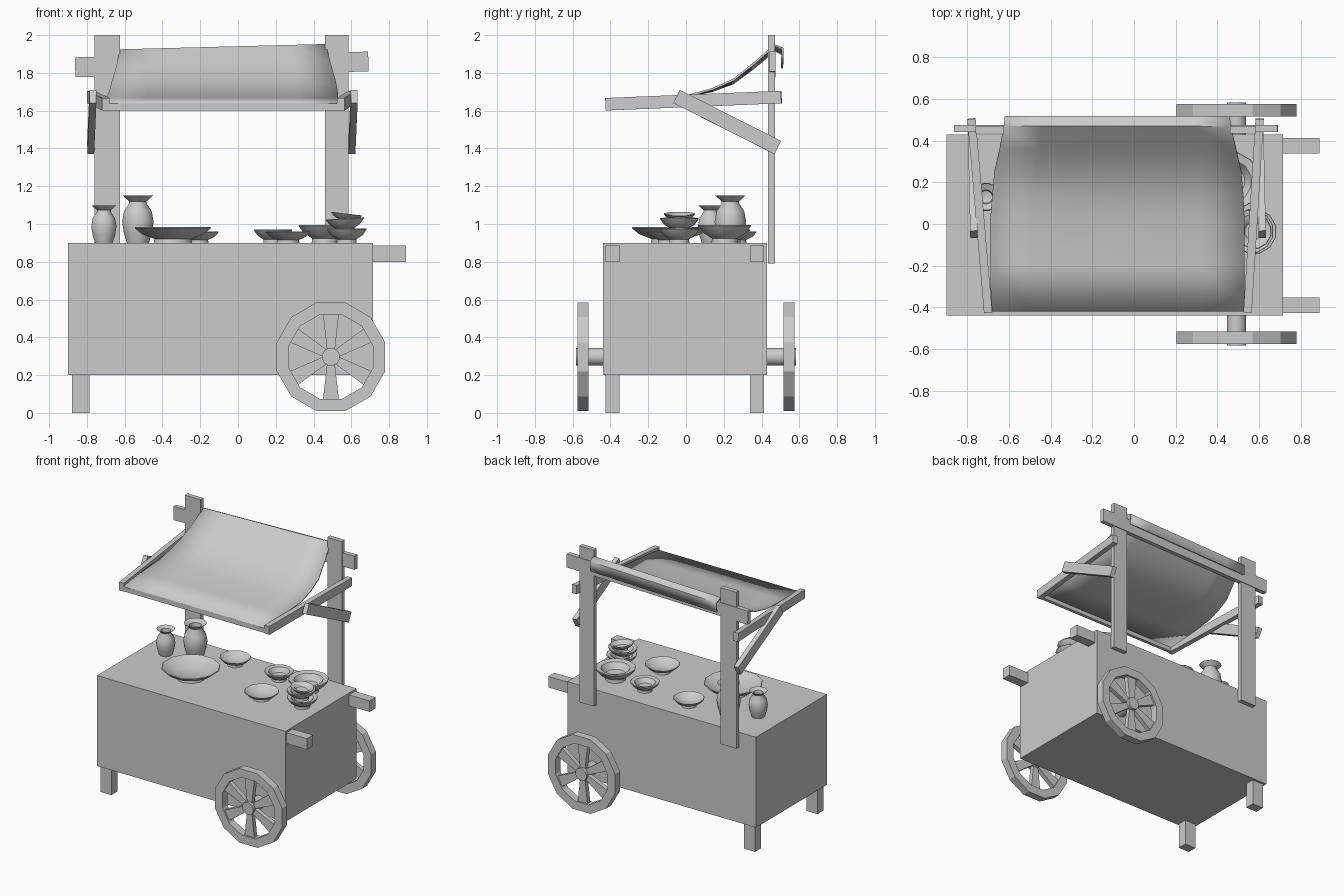
import bpy, bmesh, math
from mathutils import Vector, Matrix

cube = bpy.data.objects.get("Cube")
if cube:
    bpy.data.objects.remove(cube, do_unlink=True)

grey = bpy.data.materials.new("plain_grey")
grey.use_nodes = True
grey.diffuse_color = (0.6, 0.6, 0.6, 1)
grey.node_tree.nodes["Principled BSDF"].inputs["Base Color"].default_value = (0.6, 0.6, 0.6, 1)


def finish(name, bm, smooth=False):
    bmesh.ops.recalc_face_normals(bm, faces=bm.faces)
    mesh = bpy.data.meshes.new(name)
    bm.to_mesh(mesh)
    bm.free()
    mesh.materials.append(grey)
    ob = bpy.data.objects.new(name, mesh)
    bpy.context.collection.objects.link(ob)
    if smooth:
        bpy.ops.object.select_all(action='DESELECT')
        ob.select_set(True)
        bpy.context.view_layer.objects.active = ob
        bpy.ops.object.shade_smooth_by_angle(angle=math.radians(40))
    return ob


def box(name, x0, x1, y0, y1, z0, z1):
    bm = bmesh.new()
    mid = Vector((x0 + x1, y0 + y1, z0 + z1)) / 2
    size = Matrix.Diagonal((x1 - x0, y1 - y0, z1 - z0, 1))
    bmesh.ops.create_cube(bm, size=1, matrix=Matrix.Translation(mid) @ size)
    return finish(name, bm)


def beam(name, p, q, width, height):
    """Straight plank from p to q."""
    p, q = Vector(p), Vector(q)
    along = (q - p).normalized()
    side = along.cross(Vector((0, 0, 1))).normalized()
    up = side.cross(along)
    rot = Matrix((side, along, up)).transposed().to_4x4()
    size = Matrix.Diagonal((width, (q - p).length, height, 1))
    bm = bmesh.new()
    bmesh.ops.create_cube(bm, size=1, matrix=Matrix.Translation((p + q) / 2) @ rot @ size)
    return finish(name, bm)


def lathe(bm, profile, sides, closed=False):
    """Revolve (radius, height) points around z, with a flat side facing each axis."""
    rings = []
    for r, z in profile:
        if r == 0:
            rings.append([bm.verts.new((0, 0, z))] * sides)
            continue
        angles = [2 * math.pi * (i + 0.5) / sides for i in range(sides)]
        rings.append([bm.verts.new((r * math.cos(a), r * math.sin(a), z)) for a in angles])
    pairs = list(zip(rings, rings[1:]))
    if closed:
        pairs.append((rings[-1], rings[0]))
    for a, b in pairs:
        for i in range(sides):
            j = (i + 1) % sides
            bm.faces.new(list(dict.fromkeys((a[i], a[j], b[j], b[i]))))


# Cart body, legs and handles
box("cart_body", -0.9, 0.715, -0.44, 0.43, 0.2, 0.9)
for label, y in (("front", -0.39), ("back", 0.375)):
    box(label + "_leg", -0.88, -0.785, y - 0.037, y + 0.037, 0, 0.2)
    box(label + "_handle", 0.715, 0.89, y - 0.037, y + 0.037, 0.8, 0.885)

# Wheels with six tapered spokes, on one axle
upright = Matrix.Rotation(math.pi / 2, 4, 'X')
for label, y in (("front", -0.545), ("back", 0.545)):
    bm = bmesh.new()
    lathe(bm, [(0.297, -0.03), (0.297, 0.03), (0.23, 0.03), (0.23, -0.03)], 12, True)
    for k in range(6):
        spoke = bmesh.ops.create_cube(bm, size=1)["verts"]
        for v in spoke:
            outer = v.co.y > 0
            v.co = Vector((v.co.x * (0.085 if outer else 0.04), 0.232 if outer else 0.03, v.co.z * 0.035))
        bmesh.ops.rotate(bm, verts=spoke, matrix=Matrix.Rotation(k * math.pi / 3, 3, 'Z'))
    bm.transform(Matrix.Translation((0.492, y, 0.297)) @ upright)
    finish(label + "_wheel", bm)
bm = bmesh.new()
lathe(bm, [(0, -0.583), (0.048, -0.583), (0.048, 0.583), (0, 0.583)], 12)
bm.transform(Matrix.Translation((0.492, 0, 0.297)) @ upright)
finish("axle", bm, True)

# Canopy frame
box("right_post", -0.76, -0.625, 0.435, 0.47, 0.79, 2)
box("left_post", 0.46, 0.585, 0.435, 0.47, 0.79, 2)
beam("top_crossbar", (-0.862, 0.458, 1.83), (0.69, 0.458, 1.86), 0.034, 0.105)
for label, front_x, back_x in (("right", -0.7, -0.78), ("left", 0.545, 0.603)):
    beam(label + "_arm", (front_x, -0.425, 1.634), (back_x, 0.505, 1.672), 0.04, 0.066)
    beam(label + "_brace", (back_x + 0.012, -0.05, 1.675), (back_x, 0.485, 1.405), 0.036, 0.078)
box("front_crossbar", -0.715, 0.555, -0.42, -0.395, 1.602, 1.637)

# Sagging cloth canopy: y, z, right edge, left edge
rows = [(0.508, 1.84, -0.62, 0.46), (0.512, 1.915, -0.62, 0.46), (0.47, 1.935, -0.625, 0.465),
        (0.36, 1.84, -0.645, 0.49), (0.25, 1.755, -0.67, 0.515), (0.14, 1.71, -0.68, 0.525),
        (0.02, 1.68, -0.69, 0.53), (-0.2, 1.66, -0.69, 0.53), (-0.42, 1.638, -0.685, 0.53)]
bm = bmesh.new()
cols = 6
grid = []
for y, z, x0, x1 in rows:
    tilt = max(0, y) * 0.055
    line = []
    for i in range(cols + 1):
        x = x0 + (x1 - x0) * i / cols
        line.append(bm.verts.new((x, y, z + tilt * x)))
    grid.append(line)
for a, b in zip(grid, grid[1:]):
    for i in range(cols):
        bm.faces.new((a[i], a[i + 1], b[i + 1], b[i]))
canopy = finish("cloth_canopy", bm, True)
thick = canopy.modifiers.new("thickness", 'SOLIDIFY')
thick.thickness = 0.012
thick.offset = 0


# Jars
def jar(name, x, y, r, h):
    shape = [(0, 0), (0.7, 0), (0.9, 0.22), (1, 0.45), (0.88, 0.67), (0.55, 0.84), (0.55, 0.88),
             (0.95, 1), (0.5, 0.93), (0.45, 0.8), (0, 0.75)]
    bm = bmesh.new()
    lathe(bm, [(a * r, b * h) for a, b in shape], 16)
    bm.transform(Matrix.Translation((x, y, 0.9)))
    finish(name, bm, True)


jar("small_jar", -0.71, 0.13, 0.068, 0.197)
jar("large_jar", -0.53, 0.235, 0.085, 0.25)

# Plates and bowls: name, x, y, base height, radius, depth, tilt
dishes = [("large_plate", -0.345, -0.085, 0.9, 0.21, 0.083, 0),
          ("small_plate", -0.21, 0.266, 0.9, 0.112, 0.06, 0),
          ("small_bowl", 0.185, 0.238, 0.9, 0.105, 0.07, 0),
          ("side_plate", 0.265, -0.089, 0.9, 0.125, 0.06, 0),
          ("large_bowl", 0.46, 0.205, 0.9, 0.145, 0.095, 0),
          ("stacked_bowl_low", 0.575, -0.035, 0.9, 0.11, 0.075, 0),
          ("stacked_bowl_mid", 0.57, -0.035, 0.96, 0.105, 0.07, 0.06),
          ("stacked_bowl_top", 0.57, -0.035, 1.01, 0.085, 0.045, -0.12)]
for name, x, y, z, r, h, tilt in dishes:
    inner = 0.72 if "bowl" in name else 0.93
    shape = [(0, 0), (0.5, 0), (0.48, 0.25), (0.8, 0.55), (1, 0.95), (0.98, 1), (inner, 0.92),
             (0.5, 0.45), (0, 0.35)]
    bm = bmesh.new()
    lathe(bm, [(a * r, b * h) for a, b in shape], 12)
    bm.transform(Matrix.Translation((x, y, z)) @ Matrix.Rotation(-tilt, 4, 'Y'))
    finish(name, bm, True)
